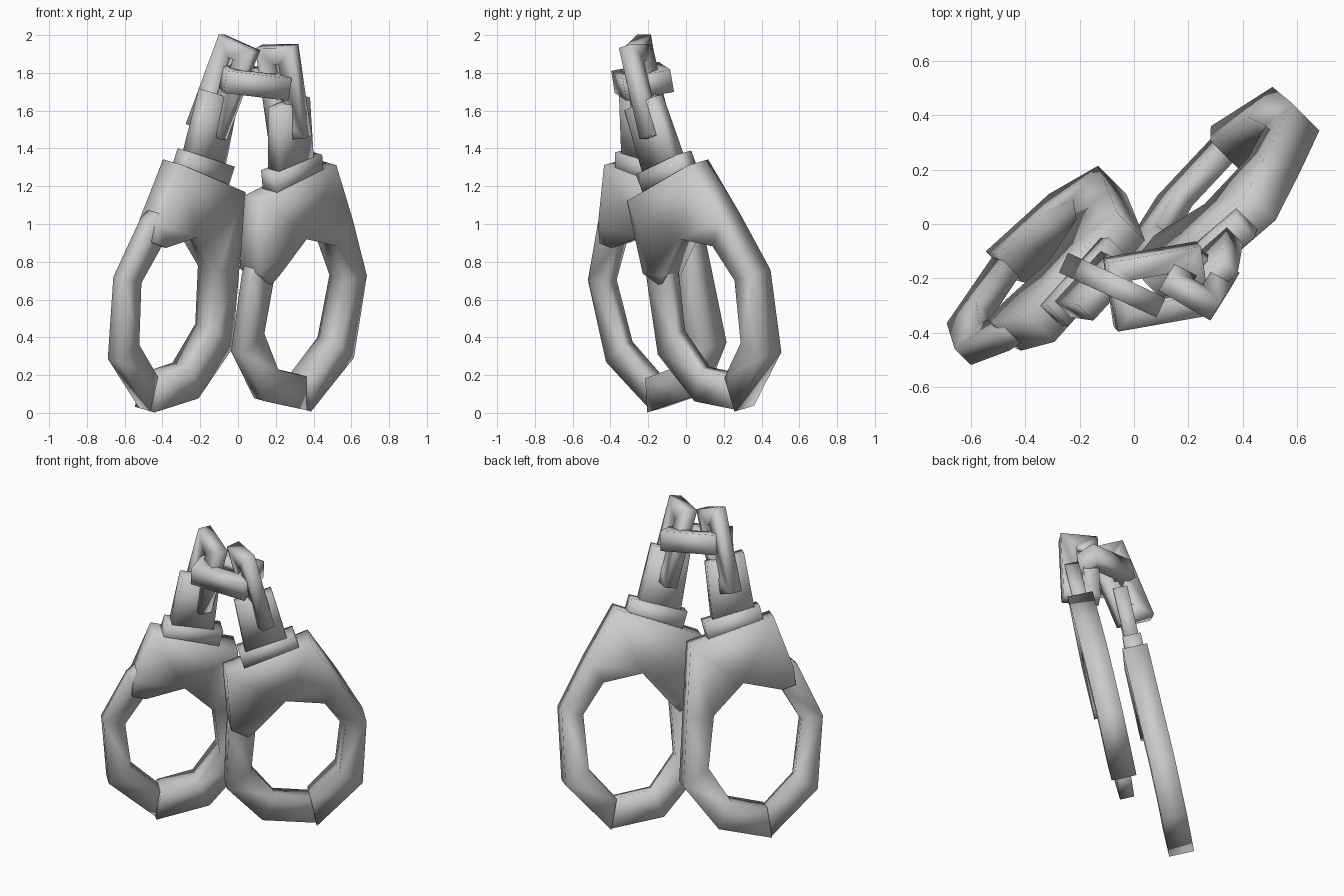
import bpy, bmesh, math
from mathutils import Vector, Matrix

if "Cube" in bpy.data.objects:
    bpy.data.objects.remove(bpy.data.objects["Cube"])


def frame(center, u, v):
    """Local axes: x = across, y = along, z = plate normal."""
    u = Vector(u).normalized()
    v = Vector(v)
    v = (v - u * v.dot(u)).normalized()
    n = u.cross(v)
    m = Matrix((u, v, n)).transposed().to_4x4()
    m.translation = Vector(center)
    return m


def finish(name, bm, m):
    bmesh.ops.recalc_face_normals(bm, faces=bm.faces)
    for f in bm.faces:      # soft shading across all edges
        f.smooth = True
    me = bpy.data.meshes.new(name)
    bm.to_mesh(me)
    bm.free()
    ob = bpy.data.objects.new(name, me)
    bpy.context.collection.objects.link(ob)
    ob.matrix_world = m
    return ob


def plate(name, pts, thick, m, flip=1):
    """Outline extruded evenly to both sides of the plate plane."""
    bm = bmesh.new()
    f = bm.faces.new([bm.verts.new((flip * x, y, -thick / 2)) for x, y in pts])
    r = bmesh.ops.extrude_face_region(bm, geom=[f])
    verts = [g for g in r['geom'] if isinstance(g, bmesh.types.BMVert)]
    bmesh.ops.translate(bm, verts=verts, vec=(0, 0, thick))
    bmesh.ops.triangulate(bm, faces=[f for f in bm.faces if len(f.verts) > 4])
    return finish(name, bm, m)


def link(name, length, width, bar, thick, m):
    """Rectangular chain link with an open middle, long side on local y."""
    bm = bmesh.new()
    signs = [(-1, -1), (1, -1), (1, 1), (-1, 1)]
    loops = []
    for inset, z in ((0, -1), (0, 1), (bar, 1), (bar, -1)):
        loops.append([bm.verts.new((sx * (width / 2 - inset),
                                    sy * (length / 2 - inset), z * thick / 2))
                      for sx, sy in signs])
    for i in range(4):
        a, b = loops[i], loops[(i + 1) % 4]
        for j in range(4):
            k = (j + 1) % 4
            bm.faces.new((a[j], a[k], b[k], b[j]))
    return finish(name, bm, m)


# Shared ring outline: outer and inner corners, clockwise from upper right
outer = [(.38, .38), (.445, .04), (.30, -.38), (-.04, -.575),
         (-.33, -.43), (-.465, -.12), (-.34, .27)]
inner = [(.25, .27), (.315, .055), (.19, -.26), (-.02, -.39),
         (-.215, -.29), (-.293, -.057), (-.18, .24)]
throat = (.04, .378)


def cuff(side, center, angle, flip, shift):
    n = Vector((.693, -.693, -.2)).normalized()
    h = Vector((1, 1, 0)).normalized()
    p = n.cross(h)
    c, s = math.cos(angle), math.sin(angle)
    m = frame(center, h * c + p * s, p * c - h * s)
    top_left, top_right = (-.205 + shift * .6, .685), (.315 + shift * .3, .715)
    if flip == 1:   # thick arm on the wide shoulder side
        body = [top_left, top_right] + outer[:4] + inner[3::-1]
        body += [throat, inner[6], (-.24, .21), (-.32, .30)]
        thin = outer[3:] + [(-.25, .45), (-.08, .40)] + inner[:2:-1]
    else:           # thick arm on the other side of the outline
        body = [top_right, top_left] + outer[:2:-1] + inner[3:]
        body += [throat, inner[0], (.335, .275), (.35, .38)]
        thin = outer[3::-1] + [(.30, .5), (.15, .40)] + inner[:4]
    plate(side + "_cuff_body", body, .15, m, flip)
    plate(side + "_swing_arm", thin, .085, m, flip)
    # Stepped collar and neck that hold the chain
    a, b, d = shift * .6, shift * .9, shift * 1.2
    plate(side + "_collar", [(-.09 + a, .66), (.255 + a, .66),
                             (.255 + a, .795), (-.09 + a, .795)], .11, m, flip)
    plate(side + "_neck", [(-.04 + b, .75), (.22 + b, .75),
                           (.25 + d, 1.13), (.02 + d, 1.13)], .085, m, flip)


cuff("right", (.315, .13, .57), math.radians(18), 1, -.055)
cuff("left", (-.35, -.17, .575), math.radians(-13), -1, 0)

# Three chain links
link("left_chain_link", .51, .22, .092, .08,
     frame((-.08, -.225, 1.725), (.84, -.39, -.375), (.34, -.155, .927)))
link("right_chain_link", .50, .22, .092, .08,
     frame((.24, -.212, 1.70), (.86, -.5, .01), (-.14, -.22, .97)))
link("middle_chain_link", .35, .26, .08, .12,
     frame((.085, -.23, 1.755), (-.15, .97, .18), (.97, .15, -.12)))
